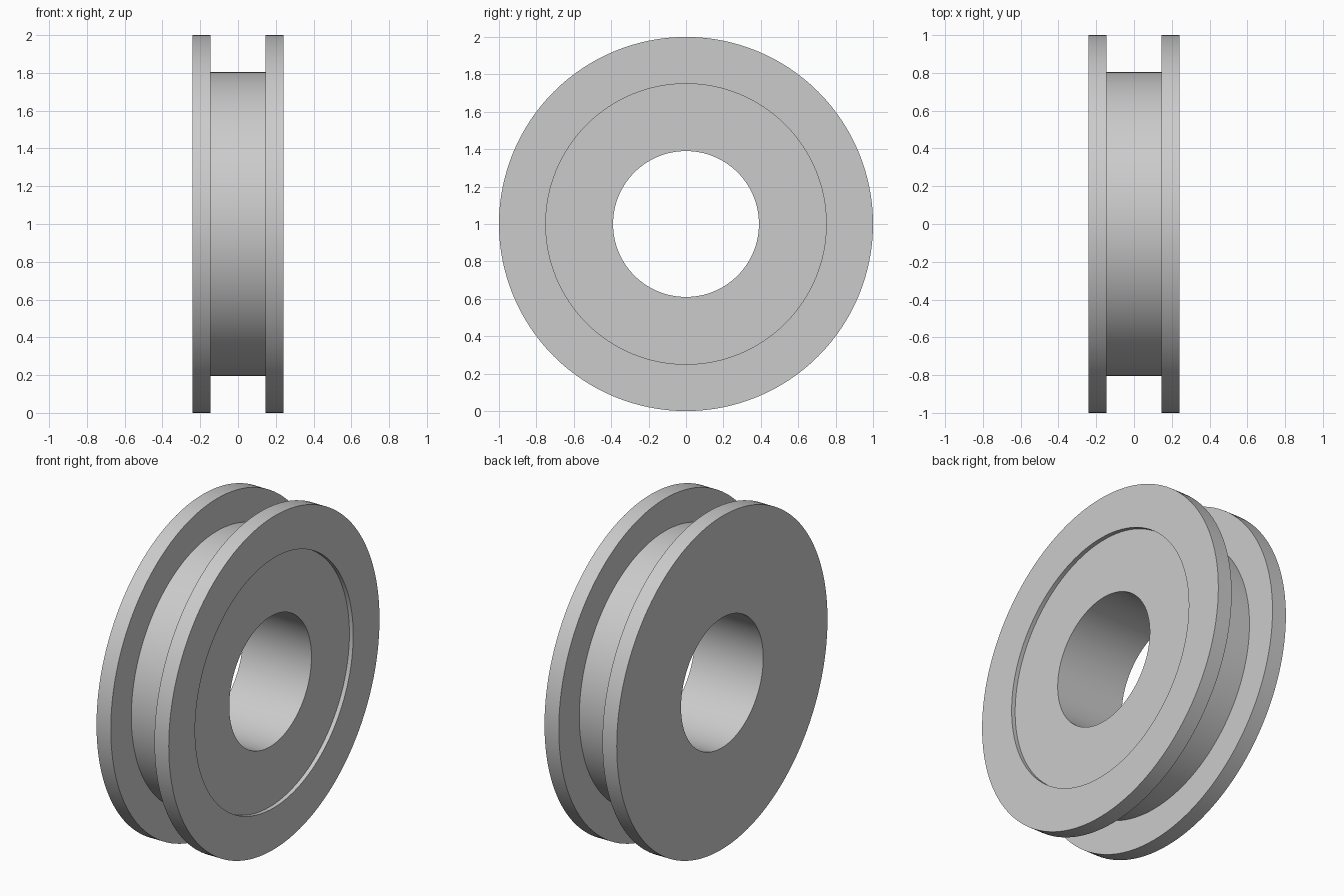
import bpy
import bmesh
import math
from mathutils import Vector

cube = bpy.data.objects.get("Cube")
if cube:
    bpy.data.objects.remove(cube, do_unlink=True)

SEGMENTS = 128
HALF_WIDTH = 0.24     # outer faces of the flanges
GROOVE_HALF = 0.145   # inner faces of the flanges
RIM, CORE, RECESS, BORE = 1.0, 0.805, 0.75, 0.39
RECESS_DEPTH = 0.025

grey = bpy.data.materials.new("light grey")
grey.use_nodes = True
colour = (0.6, 0.6, 0.6, 1)
grey.diffuse_color = colour
grey.node_tree.nodes["Principled BSDF"].inputs["Base Color"].default_value = colour


def lathe(name, profile):
    """Spin a closed (x, radius) profile about the x axis through z = 1."""
    bm = bmesh.new()
    verts = [bm.verts.new((x, 0, 1 + r)) for x, r in profile]
    edges = [bm.edges.new((v, verts[i - 1])) for i, v in enumerate(verts)]
    bmesh.ops.spin(bm, geom=verts + edges, cent=Vector((0, 0, 1)), axis=(1, 0, 0),
                   angle=math.tau, steps=SEGMENTS, use_merge=True)
    bmesh.ops.remove_doubles(bm, verts=bm.verts, dist=0.0001)
    bmesh.ops.recalc_face_normals(bm, faces=bm.faces)
    mesh = bpy.data.meshes.new(name)
    bm.to_mesh(mesh)
    bm.free()
    mesh.materials.append(grey)
    obj = bpy.data.objects.new(name, mesh)
    bpy.context.collection.objects.link(obj)
    bpy.ops.object.select_all(action="DESELECT")
    obj.select_set(True)
    bpy.context.view_layer.objects.active = obj
    bpy.ops.object.shade_smooth_by_angle(angle=math.radians(30))
    return obj


# Grooved wheel: plain bore, two flanges, shallow round recess on the left face
lathe("grooved_wheel", [
    (-HALF_WIDTH, BORE),
    (-HALF_WIDTH, RIM),
    (-GROOVE_HALF, RIM),
    (-GROOVE_HALF, CORE),
    (GROOVE_HALF, CORE),
    (GROOVE_HALF, RIM),
    (HALF_WIDTH, RIM),
    (HALF_WIDTH, RECESS),
    (HALF_WIDTH - RECESS_DEPTH, RECESS),
    (HALF_WIDTH - RECESS_DEPTH, BORE),
])
